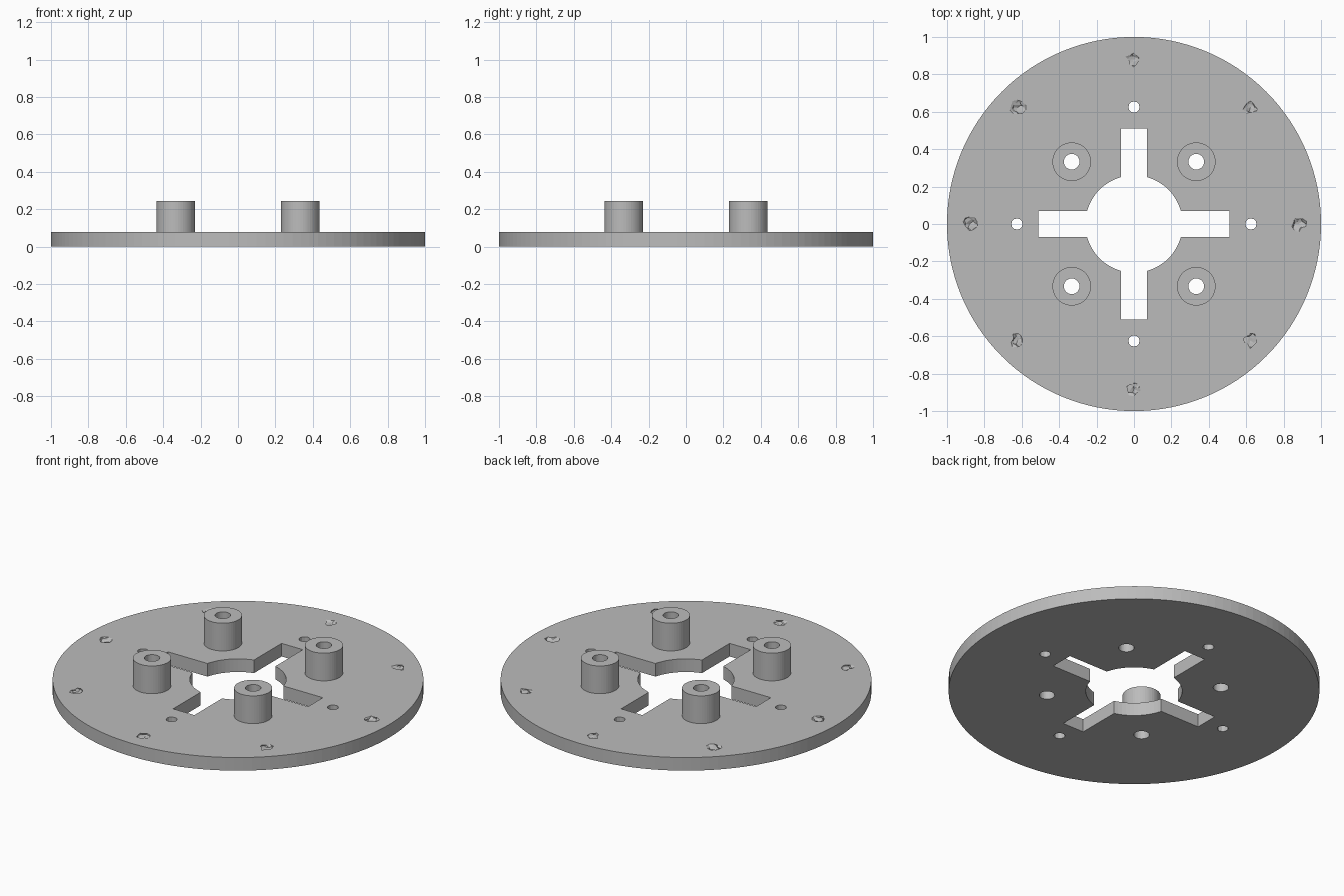
import bpy, bmesh, math, random
from mathutils import Vector

if "Cube" in bpy.data.objects:
    bpy.data.objects.remove(bpy.data.objects["Cube"])

random.seed(4)
PLATE, TOP = 0.078, 0.243
BOSS = 0.333

grey = bpy.data.materials.new("plain_grey")
grey.diffuse_color = (0.5, 0.5, 0.5, 1)
grey.use_nodes = True
grey.node_tree.nodes["Principled BSDF"].inputs["Base Color"].default_value = grey.diffuse_color


def circle(x, y, r, n):
    return [(x + r * math.cos(2 * math.pi * i / n), y + r * math.sin(2 * math.pi * i / n)) for i in range(n)]


def extruded(name, loops, z0, z1):
    """Filled 2D outline with holes, extruded from z0 to z1."""
    cu = bpy.data.curves.new(name, 'CURVE')
    cu.dimensions, cu.fill_mode = '2D', 'BOTH'
    cu.extrude = (z1 - z0) / 2
    for pts in loops:
        s = cu.splines.new('POLY')
        s.points.add(len(pts) - 1)
        for p, (x, y) in zip(s.points, pts):
            p.co = (x, y, 0, 1)
        s.use_cyclic_u = True
    tmp = bpy.data.objects.new(name + "_outline", cu)
    bpy.context.collection.objects.link(tmp)
    bpy.context.view_layer.update()
    me = bpy.data.meshes.new_from_object(tmp.evaluated_get(bpy.context.evaluated_depsgraph_get()))
    bpy.data.objects.remove(tmp)
    bm = bmesh.new()
    bm.from_mesh(me)
    bmesh.ops.remove_doubles(bm, verts=bm.verts, dist=1e-5)
    bmesh.ops.translate(bm, verts=bm.verts, vec=(0, 0, (z0 + z1) / 2))
    bmesh.ops.recalc_face_normals(bm, faces=bm.faces)
    for f in bm.faces:
        f.smooth = False
    bm.to_mesh(me)
    bm.free()
    me.name = name
    me.materials.clear()
    me.materials.append(grey)
    ob = bpy.data.objects.new(name, me)
    bpy.context.collection.objects.link(ob)
    return ob


# Central opening: round bore with four slots
R, W, L = 0.26, 0.07, 0.51
a0 = math.asin(W / R)
opening = []
for k in range(4):
    q = k * math.pi / 2
    c, s = math.cos(q), math.sin(q)
    opening += [(c * x - s * y, s * x + c * y) for x, y in ((L, -W), (L, W))]
    for i in range(13):
        a = q + a0 + (math.pi / 2 - 2 * a0) * i / 12
        opening.append((R * math.cos(a), R * math.sin(a)))

corners = [(sx * BOSS, sy * BOSS) for sx in (-1, 1) for sy in (-1, 1)]
pins = [(0.625, 0), (-0.625, 0), (0, 0.625), (0, -0.625)]

# Base disc
loops = [circle(0, 0, 1, 128), opening]
loops += [circle(x, y, 0.042, 32) for x, y in corners]
loops += [circle(x, y, 0.03, 12) for x, y in pins]
disc = extruded("base_disc", loops, 0, PLATE)

# Standing hollow bosses
for i, (x, y) in enumerate(corners):
    extruded(f"boss_{i + 1}", [circle(x, y, 0.103, 48), circle(x, y, 0.042, 32)], PLATE, TOP)

# Rough shallow pits around the rim
bm = bmesh.new()
for k in range(8):
    a = k * math.pi / 4
    c = Vector((0.88 * math.cos(a), 0.88 * math.sin(a), PLATE))
    made = bmesh.ops.create_icosphere(bm, subdivisions=2, radius=1)["verts"]
    for v in made:
        j = random.uniform(0.55, 1.15)
        v.co = c + Vector((v.co.x * 0.042 * j, v.co.y * 0.042 * j, v.co.z * 0.016 * j))
me = bpy.data.meshes.new("pit_cutter")
bm.to_mesh(me)
bm.free()
me.materials.append(grey)
cutter = bpy.data.objects.new("pit_cutter", me)
bpy.context.collection.objects.link(cutter)
cutter.hide_render = True
cutter.hide_set(True)
m = disc.modifiers.new("pits", 'BOOLEAN')
m.operation, m.solver, m.object = 'DIFFERENCE', 'EXACT', cutter
